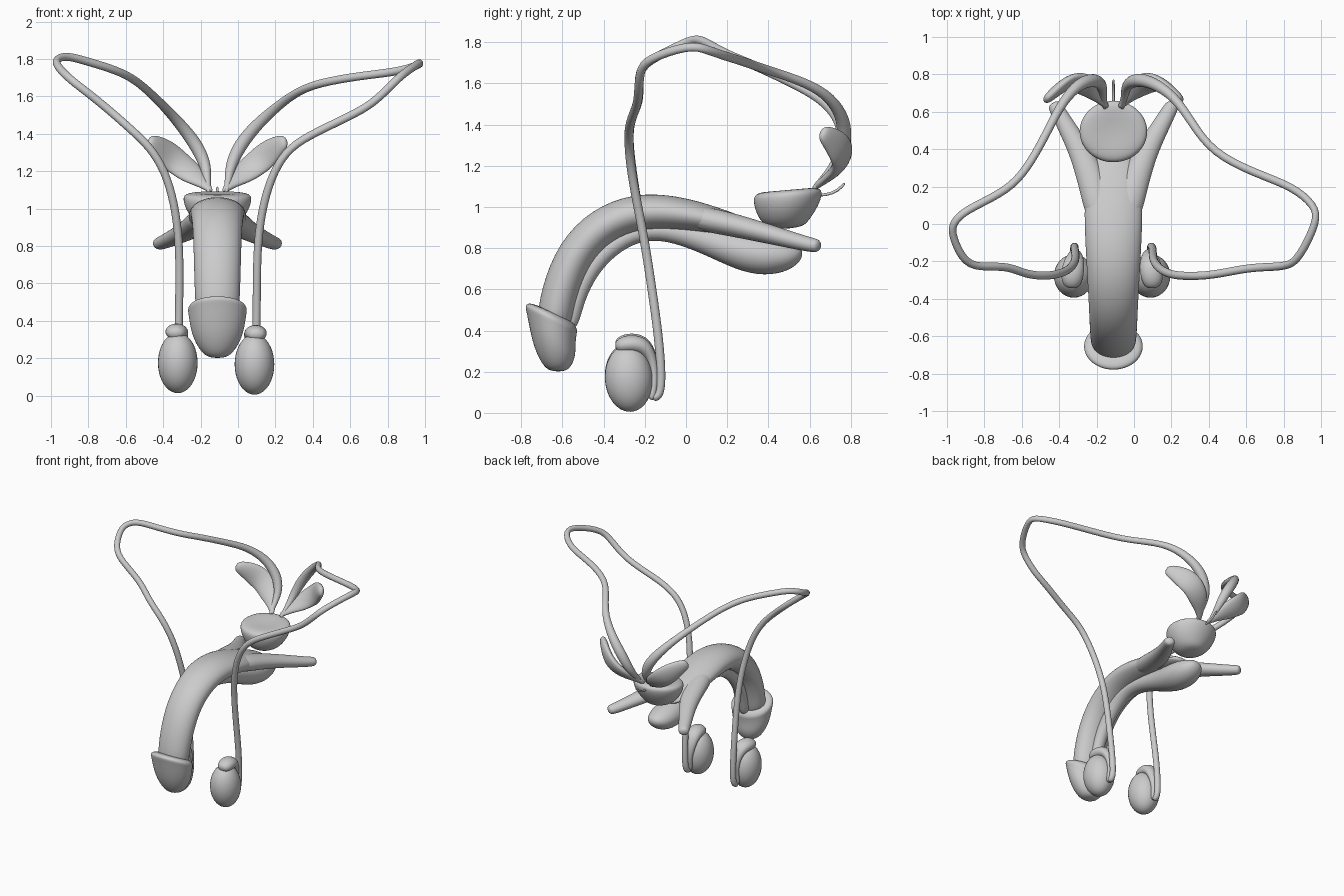
import bpy, bmesh, math
from mathutils import Vector

CX = -0.11  # midline of the anatomical model


def loft(name, rings, sides=14, levels=2):
    """Skin a list of (centre, u, v) ellipses and smooth the result."""
    bm = bmesh.new()
    loops = []
    for c, u, v in rings:
        loops.append([bm.verts.new(c + u * math.cos(t) + v * math.sin(t))
                      for t in (2 * math.pi * i / sides for i in range(sides))])
    for a, b in zip(loops, loops[1:]):
        for i in range(sides):
            j = (i + 1) % sides
            bm.faces.new((a[i], a[j], b[j], b[i]))
    bm.faces.new(loops[0][::-1])
    bm.faces.new(loops[-1])
    bmesh.ops.recalc_face_normals(bm, faces=bm.faces)
    me = bpy.data.meshes.new(name)
    bm.to_mesh(me)
    bm.free()
    me.polygons.foreach_set("use_smooth", [True] * len(me.polygons))
    ob = bpy.data.objects.new(name, me)
    bpy.context.collection.objects.link(ob)
    sub = ob.modifiers.new("smooth", 'SUBSURF')
    sub.levels = sub.render_levels = levels
    return ob


def tube(name, pts, r=0.022, sides=14, levels=2):
    """Loft along points (x, y, z[, half width[, half depth]])."""
    P = [Vector(p[:3]) for p in pts]
    u = Vector((1, 0, 0))
    rings = []
    for i, p in enumerate(pts):
        t = (P[min(i + 1, len(P) - 1)] - P[max(i - 1, 0)]).normalized()
        u = (u - t * u.dot(t)).normalized()
        a = p[3] if len(p) > 3 else r
        b = p[4] if len(p) > 4 else a
        rings.append((P[i], u * a, t.cross(u) * b))
    return loft(name, rings, sides, levels)


def stack(name, rows):
    """Loft tilted ellipses on the midline: (y, z, half x, half y, tilt)."""
    rings = []
    for y, z, a, b, deg in rows:
        t = math.radians(deg)
        rings.append((Vector((CX, y, z)), Vector((a, 0, 0)),
                      Vector((0, math.cos(t), -math.sin(t))) * b))
    return loft(name, rings, 20)


# Curved shaft
tube("shaft", [(CX, y, z, a, b) for y, z, a, b in [
    (-0.64, 0.40, .115, .085), (-0.63, 0.53, .122, .09), (-0.565, 0.735, .128, .093),
    (-0.45, 0.885, .132, .093), (-0.28, 0.972, .142, .092), (-0.1, 0.98, .152, .088),
    (0.1, 0.945, .16, .072), (0.28, 0.90, .14, .05), (0.42, 0.87, .07, .02)]], sides=20)

# Lower spongy body ending in the bulb
tube("spongy_body", [(CX, y, z, a, b) for y, z, a, b in [
    (-0.57, 0.40, .04, .045), (-0.54, 0.55, .045, .045), (-0.465, 0.71, .048, .048),
    (-0.34, 0.835, .05, .05), (-0.18, 0.90, .055, .05), (0.0, 0.87, .065, .06),
    (0.15, 0.82, .08, .075), (0.3, 0.775, .11, .1), (0.42, 0.76, .115, .098),
    (0.52, 0.765, .085, .065), (0.565, 0.785, .03, .02)]])

# Glans
stack("glans", [
    (-0.64, .485, .10, .08, 25), (-0.652, .485, .145, .123, 25),
    (-0.655, .462, .162, .143, 25), (-0.653, .44, .157, .135, 24),
    (-0.648, .37, .148, .118, 18), (-0.637, .30, .128, .104, 10),
    (-0.627, .235, .09, .075, 2), (-0.622, .20, .045, .04, 0)])

# Prostate
stack("prostate", [
    (0.50, .895, .06, .065, -5), (0.485, .925, .12, .115, -5),
    (0.49, .99, .17, .155, -5), (0.495, 1.05, .188, .172, -5),
    (0.495, 1.078, .178, .16, -5), (0.495, 1.085, .12, .11, -5),
    (0.495, 1.078, .04, .04, -5)])

for s, side in ((-1, "left"), (1, "right")):
    def m(rows):
        return [(CX + s * p[0],) + tuple(p[1:]) for p in rows]

    # Crus spreading out at the back
    tube("crus_" + side, m([
        (0.06, 0.0, 0.96, .08, .065), (0.10, 0.2, 0.92, .085, .06),
        (0.17, 0.38, 0.875, .065, .05), (0.245, 0.51, 0.84, .05, .042),
        (0.30, 0.61, 0.815, .042, .036), (0.325, 0.65, 0.81, .035, .032)]))

    # Leaf shaped seminal vesicle
    tube("seminal_vesicle_" + side, m([
        (0.03, 0.62, 1.09, .014), (0.07, 0.67, 1.13, .03, .02),
        (0.13, 0.735, 1.18, .075, .03), (0.20, 0.765, 1.235, .08, .035),
        (0.26, 0.75, 1.285, .085, .032), (0.32, 0.70, 1.335, .06, .03),
        (0.37, 0.655, 1.365, .035, .022)]))

    # Testis
    x = -0.322 if s < 0 else 0.088
    z = 0.175 if s < 0 else 0.167
    bpy.ops.mesh.primitive_uv_sphere_add(segments=32, ring_count=20, location=(x, -0.278, z))
    ob = bpy.context.object
    ob.name = "testis_" + side
    ob.scale = (.106, .116, .162)
    ob.rotation_euler = (math.radians(4), 0, 0)
    bpy.ops.object.shade_smooth()

    # Epididymis capping the testis and running down its back
    tube("epididymis_" + side, [
        (x + s * .012, -0.345, z + .15, .04, .03), (x + s * .01, -0.29, z + .17, .066, .05),
        (x, -0.21, z + .165, .062, .05), (x - s * .01, -0.165, z + .10, .042, .03),
        (x - s * .005, -0.15, z, .026, .022), (x, -0.165, z - .08, .026, .022),
        (x, -0.165, z - .105, .018, .016)], sides=10)

# Deferent ducts: each side follows its own path
right_path = [
    (0.088, -0.165, 0.07), (0.09, -0.13, 0.08), (0.092, -0.117, 0.15), (0.10, -0.13, 0.35),
    (0.10, -0.165, 0.6), (0.105, -0.20, 0.83), (0.135, -0.24, 1.03), (0.19, -0.27, 1.2),
    (0.275, -0.28, 1.33), (0.42, -0.275, 1.41), (0.6, -0.235, 1.495), (0.72, -0.23, 1.56),
    (0.82, -0.225, 1.66), (0.88, -0.19, 1.72), (0.985, 0.02, 1.79), (0.965, 0.10, 1.765),
    (0.85, 0.20, 1.73), (0.65, 0.27, 1.71), (0.42, 0.38, 1.67), (0.31, 0.54, 1.62),
    (0.22, 0.68, 1.555, .026), (0.10, 0.76, 1.45, .034), (0.01, 0.775, 1.34, .04),
    (-0.04, 0.745, 1.23, .032), (-0.05, 0.69, 1.16, .02), (-0.065, 0.61, 1.08, .014)]
left_path = [
    (-0.322, -0.165, 0.07), (-0.32, -0.13, 0.08), (-0.318, -0.117, 0.15), (-0.318, -0.13, 0.35),
    (-0.312, -0.165, 0.6), (-0.314, -0.20, 0.83), (-0.34, -0.24, 1.03), (-0.39, -0.265, 1.2),
    (-0.47, -0.28, 1.33), (-0.58, -0.27, 1.43), (-0.67, -0.225, 1.51), (-0.79, -0.23, 1.61),
    (-0.905, -0.22, 1.695), (-0.975, -0.06, 1.77), (-0.97, 0.0, 1.80), (-0.92, 0.06, 1.82),
    (-0.80, 0.12, 1.785), (-0.65, 0.20, 1.74), (-0.55, 0.33, 1.69), (-0.46, 0.50, 1.61),
    (-0.38, 0.66, 1.53, .026), (-0.29, 0.755, 1.43, .034), (-0.21, 0.775, 1.32, .04),
    (-0.17, 0.745, 1.22, .032), (-0.165, 0.69, 1.15, .02), (-0.155, 0.61, 1.08, .014)]
tube("deferent_duct_right", right_path, r=0.023, sides=10)
tube("deferent_duct_left", left_path, r=0.023, sides=10)

# Thin duct behind the prostate
tube("thin_duct", [(CX, 0.6, 1.06), (CX, 0.68, 1.055), (CX, 0.74, 1.08), (CX, 0.775, 1.12)],
     r=0.008, sides=8, levels=1)
